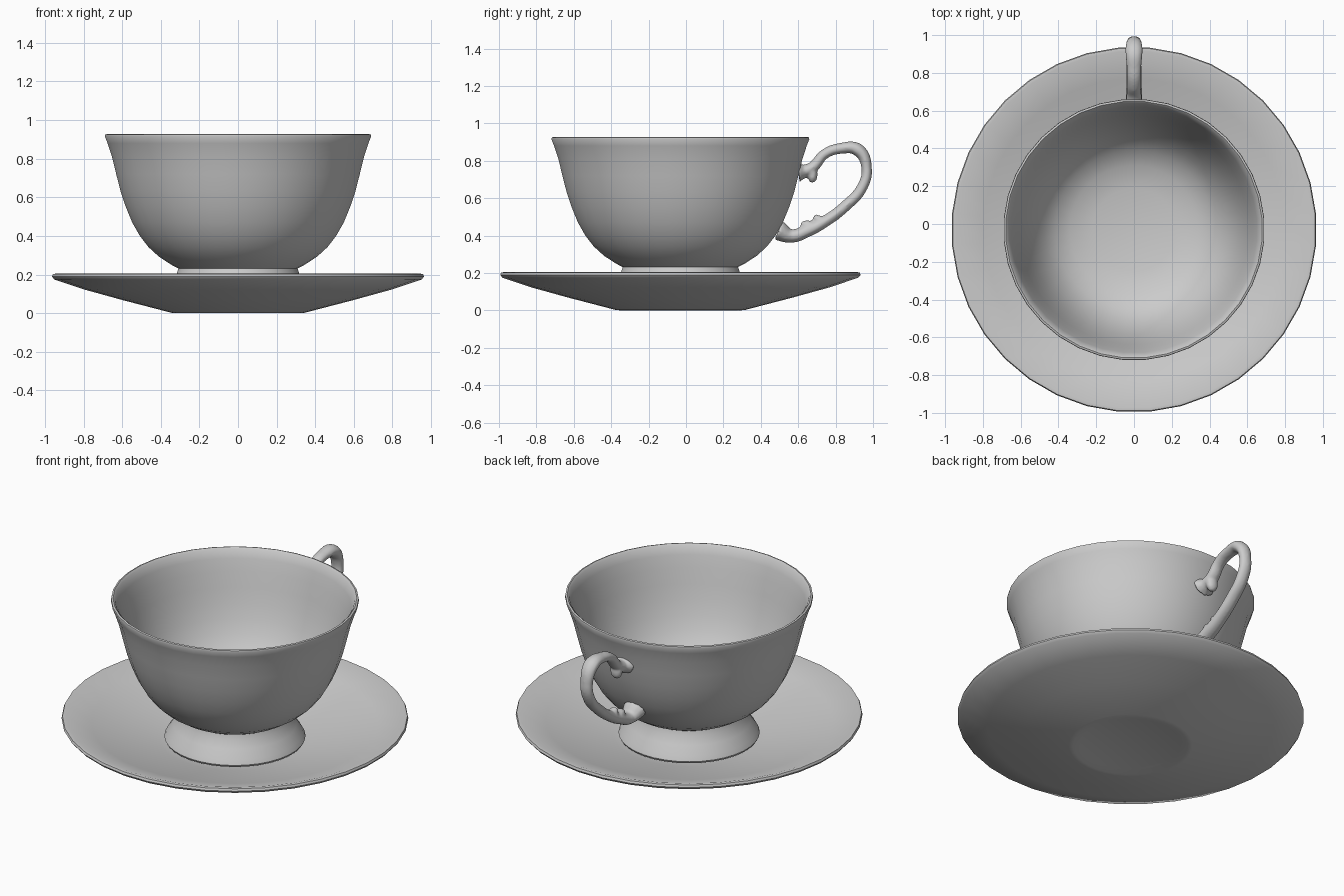
import bpy, math

if "Cube" in bpy.data.objects:
    bpy.data.objects.remove(bpy.data.objects["Cube"])

CY = -0.03      # axis of cup and saucer
SIDES = 36


def lathe(name, profile):
    """Revolve an (r, z) profile around the vertical axis; r = 0 ends become poles."""
    verts, faces, rings = [], [], []
    for r, z in profile:
        n = 1 if r == 0 else SIDES
        rings.append([len(verts) + i for i in range(n)])
        for i in range(n):
            a = 2 * math.pi * (i + 0.5) / SIDES
            verts.append((r * math.sin(a), CY - r * math.cos(a), z))
    for a, b in zip(rings, rings[1:]):
        for i in range(SIDES):
            j = (i + 1) % SIDES
            quad = [a[i % len(a)], a[j % len(a)], b[j % len(b)], b[i % len(b)]]
            faces.append(list(dict.fromkeys(quad)))
    mesh = bpy.data.meshes.new(name)
    mesh.from_pydata(verts, [], faces)
    obj = bpy.data.objects.new(name, mesh)
    bpy.context.collection.objects.link(obj)
    select(obj)
    bpy.ops.object.shade_smooth_by_angle(angle=math.radians(50))
    return obj


def select(*objs):
    bpy.ops.object.select_all(action='DESELECT')
    for o in objs:
        o.select_set(True)
    bpy.context.view_layer.objects.active = objs[0]


def tube(name, points):
    """Round tube through (y, z, radius) points in the x = 0 plane, widened in x."""
    cu = bpy.data.curves.new(name, 'CURVE')
    cu.dimensions = '3D'
    cu.bevel_depth = 1.0
    cu.bevel_resolution = 4
    cu.use_fill_caps = True
    cu.resolution_u = 8
    sp = cu.splines.new('BEZIER')
    sp.bezier_points.add(len(points) - 1)
    for bp, (y, z, r) in zip(sp.bezier_points, points):
        bp.co = (0, y, z)
        bp.radius = r
        bp.handle_left_type = bp.handle_right_type = 'AUTO'
    obj = bpy.data.objects.new(name, cu)
    bpy.context.collection.objects.link(obj)
    obj.scale.x = 1.35
    select(obj)
    bpy.ops.object.convert(target='MESH')
    bpy.ops.object.transform_apply(location=False, rotation=False, scale=True)
    return bpy.context.object


# Saucer: shallow dish with a slightly recessed base
lathe("saucer", [
    (0, 0.012), (0.28, 0.012), (0.32, 0.0), (0.345, 0.002), (0.60, 0.068),
    (0.80, 0.123), (0.955, 0.175), (0.967, 0.19), (0.962, 0.203), (0.945, 0.205),
    (0.80, 0.16), (0.60, 0.105), (0.42, 0.065), (0.34, 0.05), (0, 0.05)])

# Cup: flared foot, deep bowl, thin rounded rim and hollow inside
lathe("cup", [
    (0, 0.075), (0.36, 0.065), (0.388, 0.07), (0.394, 0.082), (0.38, 0.11),
    (0.345, 0.16), (0.318, 0.205), (0.31, 0.232), (0.345, 0.25), (0.41, 0.292),
    (0.465, 0.342), (0.51, 0.40), (0.55, 0.47), (0.583, 0.55), (0.61, 0.63),
    (0.633, 0.72), (0.655, 0.81), (0.678, 0.88), (0.692, 0.915), (0.690, 0.925),
    (0.680, 0.928), (0.669, 0.918), (0.652, 0.87), (0.631, 0.80), (0.609, 0.71),
    (0.585, 0.625), (0.556, 0.54), (0.522, 0.465), (0.475, 0.39), (0.42, 0.335),
    (0.34, 0.29), (0.22, 0.265), (0, 0.255)])

# Handle: main loop plus small scroll ornaments, fused together
loop = tube("handle", [
    (0.600, 0.740, 0.055), (0.635, 0.745, 0.034), (0.680, 0.768, 0.030),
    (0.740, 0.835, 0.027), (0.825, 0.866, 0.029), (0.920, 0.858, 0.035),
    (0.966, 0.760, 0.028), (0.940, 0.655, 0.029), (0.850, 0.556, 0.030),
    (0.750, 0.480, 0.031), (0.647, 0.425, 0.034), (0.560, 0.398, 0.036),
    (0.494, 0.427, 0.055)])
upper_scroll = tube("upper_scroll", [
    (0.655, 0.765, 0.026), (0.675, 0.735, 0.028), (0.676, 0.705, 0.025),
    (0.674, 0.684, 0.012)])
lower_scroll = tube("lower_scroll", [
    (0.750, 0.475, 0.026), (0.710, 0.485, 0.024), (0.685, 0.503, 0.015)])
lower_bud = tube("lower_bud", [
    (0.680, 0.450, 0.028), (0.640, 0.458, 0.024), (0.615, 0.462, 0.014)])
select(loop, upper_scroll, lower_scroll, lower_bud)
bpy.ops.object.join()
remesh = loop.modifiers.new("Fuse", 'REMESH')
remesh.mode = 'VOXEL'
remesh.voxel_size = 0.008
remesh.use_smooth_shade = True
smooth = loop.modifiers.new("Soften", 'SMOOTH')
smooth.factor = 0.5
smooth.iterations = 4
